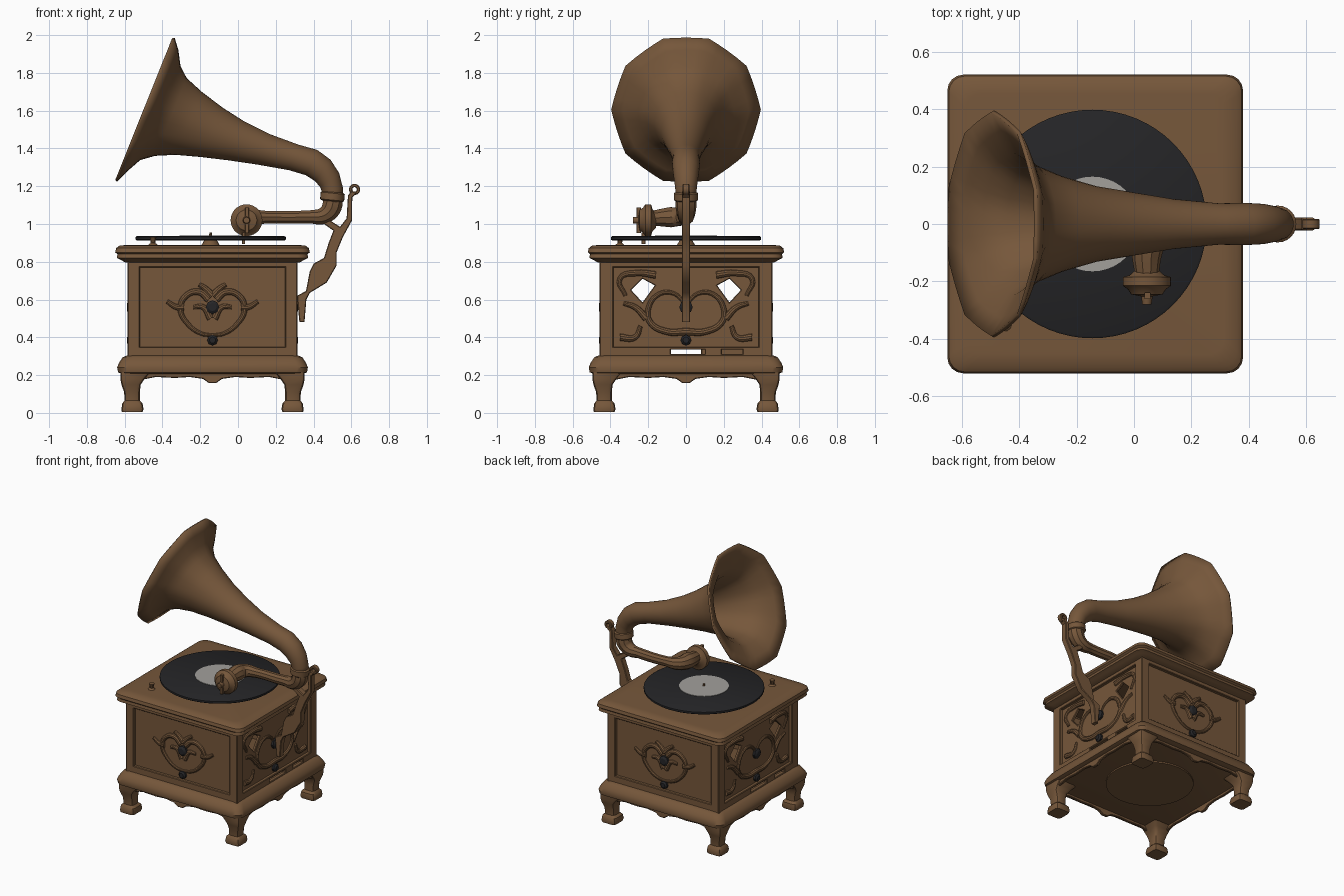
import bpy, bmesh, math
from math import pi, sin, cos
from mathutils import Vector, Matrix

if "Cube" in bpy.data.objects:
    bpy.data.objects.remove(bpy.data.objects["Cube"])


def material(name, rgb):
    m = bpy.data.materials.new(name)
    m.use_nodes = True
    m.diffuse_color = (*rgb, 1)
    m.node_tree.nodes["Principled BSDF"].inputs["Base Color"].default_value = (*rgb, 1)
    return m


WOOD = material("brown wood", (0.18, 0.095, 0.043))
BLACK = material("black vinyl", (0.018, 0.018, 0.02))
LABEL = material("grey label", (0.36, 0.35, 0.33))
CX = -0.135          # cabinet centre
I4 = Matrix.Identity(4)
RX = Matrix.Rotation(pi / 2, 4, "X")
XZ = RX                                        # drawing plane x-z
parts = []


def add(name, mesh, mat, matrix=I4):
    mesh.materials.clear()
    mesh.materials.append(mat)
    ob = bpy.data.objects.new(name, mesh)
    bpy.context.collection.objects.link(ob)
    ob.matrix_world = matrix
    parts.append(ob)
    return ob


def loft(name, rings, mat=WOOD, matrix=I4, cap=True):
    bm = bmesh.new()
    rows = [[bm.verts.new(p) for p in r] for r in rings]
    n = len(rows[0])
    for a, b in zip(rows, rows[1:]):
        for i in range(n):
            bm.faces.new((a[i], a[(i + 1) % n], b[(i + 1) % n], b[i]))
    if cap:
        bm.faces.new(rows[0])
        bm.faces.new(rows[-1])
    bmesh.ops.recalc_face_normals(bm, faces=bm.faces)
    me = bpy.data.meshes.new(name)
    bm.to_mesh(me)
    bm.free()
    return add(name, me, mat, matrix)


def lathe(name, profile, mat=WOOD, matrix=I4, n=32):
    rings = [[(r * cos(2 * pi * i / n), r * sin(2 * pi * i / n), h) for i in range(n)]
             for r, h in profile]
    return loft(name, rings, mat, matrix)


def rounded(cx, cy, hx, hy, r, z, n=4):
    ring = []
    for k, (sx, sy) in enumerate(((1, 1), (-1, 1), (-1, -1), (1, -1))):
        for j in range(n + 1):
            a = pi / 2 * (k + j / n)
            ring.append((cx + sx * (hx - r) + r * cos(a), cy + sy * (hy - r) + r * sin(a), z))
    return ring


def from_curve(name, cu, mat, matrix):
    tmp = bpy.data.objects.new(name + " guide", cu)
    bpy.context.collection.objects.link(tmp)
    bpy.context.view_layer.update()
    me = bpy.data.meshes.new_from_object(tmp.evaluated_get(bpy.context.evaluated_depsgraph_get()))
    bpy.data.objects.remove(tmp)
    return add(name, me, mat, matrix)


def plate(name, loops, thick, matrix, mat=WOOD, bevel=0.004):
    """Flat cut-out: the first loop is the outline, the others are holes."""
    cu = bpy.data.curves.new(name, "CURVE")
    cu.dimensions, cu.fill_mode = "2D", "BOTH"
    cu.extrude, cu.bevel_depth, cu.bevel_resolution = thick / 2 - bevel, bevel, 0
    cu.offset = -bevel
    for pts in loops:
        s = cu.splines.new("POLY")
        s.points.add(len(pts) - 1)
        for p, (x, y) in zip(s.points, pts):
            p.co = (x, y, 0, 1)
        s.use_cyclic_u = True
    return from_curve(name, cu, mat, matrix)


def tube(name, pts, radii, matrix=I4, mat=WOOD):
    cu = bpy.data.curves.new(name, "CURVE")
    cu.dimensions, cu.bevel_depth, cu.bevel_resolution = "3D", 1, 3
    cu.use_fill_caps, cu.resolution_u = True, 5
    s = cu.splines.new("BEZIER")
    s.bezier_points.add(len(pts) - 1)
    for b, p, r in zip(s.bezier_points, pts, radii):
        b.co, b.radius = p, r
        b.handle_left_type = b.handle_right_type = "AUTO"
    return from_curve(name, cu, mat, matrix)


def rect(x0, x1, z0, z1):
    return [(x0, z0), (x1, z0), (x1, z1), (x0, z1)]


def box(name, x, y, z, hx, hy, hz, mat=WOOD):
    return loft(name, [rounded(x, y, hx, hy, min(hx, hy) * 0.2, z + s * hz, 1) for s in (-1, 1)], mat)


# Moulded lid and base
for name, hx, hy, prof in (
        ("lid", 0.515, 0.52, ((0.055, 0.795), (0.03, 0.81), (0.008, 0.82), (0.012, 0.84), (0, 0.85),
                              (0.005, 0.872), (0.022, 0.885), (0.065, 0.89))),
        ("base", 0.505, 0.515, ((0.03, 0.205), (0.005, 0.215), (0, 0.24), (0.01, 0.265),
                                (0.03, 0.295), (0.055, 0.305)))):
    loft(name, [rounded(CX, 0, hx - i, hy - i, 0.055, z) for i, z in prof])
lathe("underside_disc", ((0.29, 0.195), (0.29, 0.21)), matrix=Matrix.Translation((CX, 0, 0)))

# Cabinet walls, carvings and aprons; the two side walls are pierced
for k, side in enumerate(("front", "right", "back", "left")):
    turn = Matrix.Translation((CX, 0, 0)) @ Matrix.Rotation(k * pi / 2, 4, "Z")
    pierced = k % 2 == 1
    d = 0.449 if pierced else 0.457
    w = 0.456 if pierced else 0.448

    def at(depth):
        return turn @ Matrix.Translation((0, -depth, 0)) @ RX

    frame = [rect(-w, w, 0.295, 0.81), rect(-0.385, 0.385, 0.35, 0.77)]
    panel = [rect(-0.4, 0.4, 0.34, 0.78)]
    if pierced:
        frame += [rect(-0.08, 0.1, 0.312, 0.335), rect(0.19, 0.3, 0.312, 0.335)]
        for s in (-1, 1):
            panel.append([(s * (0.23 + x), 0.64 + z) for x, z in
                          ((-0.065, 0.035), (0, 0.07), (0.06, 0.01), (0, -0.055))])
    plate(side + "_frame", frame, 0.03, at(d - 0.015))
    plate(side + "_panel", panel, 0.02, at(d - 0.032))
    for s in (-1, 1):
        if pierced:
            strokes = [[(0, 0.43), (0.1, 0.43), (0.19, 0.48), (0.2, 0.55), (0.14, 0.63), (0.06, 0.63), (0, 0.57)],
                       [(0.16, 0.73), (0.26, 0.74), (0.35, 0.71), (0.32, 0.62)],
                       [(0.21, 0.5), (0.27, 0.56), (0.33, 0.58)],
                       [(0.35, 0.4), (0.27, 0.4), (0.24, 0.46)]]
        else:
            strokes = [[(0.02, 0.6), (0.07, 0.64), (0.14, 0.62), (0.17, 0.55), (0.13, 0.47), (0.06, 0.42), (0, 0.41)],
                       [(0.15, 0.56), (0.19, 0.56), (0.24, 0.59)],
                       [(0.01, 0.5), (0.05, 0.56), (0.1, 0.56)],
                       [(0, 0.62), (0.04, 0.66), (0.07, 0.68)]]
        for pts in strokes:
            r = [0.02 - 0.012 * i / len(pts) for i in range(len(pts))]
            tube(side + "_scroll", [(s * x, z, 0) for x, z in pts], r, at(d - 0.024))
    for z, r in ((0.56, 0.036), (0.385, 0.028)):
        lathe(side + "_boss", ((r, -0.02), (r, 0.008), (r * 0.6, 0.018)), BLACK,
              at(d - 0.015) @ Matrix.Translation((0, z, 0)), 8)
    half = [(0.4, 0.215), (0.4, 0.17), (0.3, 0.19), (0.2, 0.185), (0.12, 0.19), (0.05, 0.18), (0.02, 0.158)]
    plate(side + "_apron", [half + [(-x, z) for x, z in reversed(half)]], 0.02, at(0.465))

# Scrolled feet: inner and outer offset from the cabinet centre at each height
foot = ((0.37, 0.48, 0.005), (0.365, 0.482, 0.02), (0.37, 0.478, 0.05), (0.385, 0.465, 0.065),
        (0.385, 0.468, 0.11), (0.38, 0.482, 0.15), (0.36, 0.488, 0.18), (0.33, 0.488, 0.215))
for sx in (-1, 1):
    for sy in (-1, 1):
        loft("foot", [rounded(CX + sx * (a + b) / 2, sy * ((a + b) / 2 + 0.008),
                              (b - a) / 2, (b - a) / 2, 0.02, z, 2) for a, b, z in foot])

# Turntable, record and its label
disc = Matrix.Translation((-0.145, 0, 0))
lathe("turntable_post", ((0.05, 0.885), (0.03, 0.92)), matrix=disc, n=16)
lathe("record", ((0.39, 0.912), (0.398, 0.918), (0.398, 0.931), (0.39, 0.936)), BLACK, disc, 64)
lathe("record_label", ((0.165, 0.933), (0.165, 0.939)), LABEL, disc, 40)
lathe("spindle", ((0.01, 0.93), (0.006, 0.955)), matrix=disc, n=8)
lathe("brake_peg", ((0.03, 0.885), (0.012, 0.9), (0.018, 0.93)),
      matrix=Matrix.Translation((-0.45, -0.35, 0)), n=10)

# Horn: upper and lower outline points of each cross-section, rim first
outline = ((-0.33, 2.0, -0.645, 1.21), (-0.312, 1.93, -0.59, 1.27), (-0.302, 1.84, -0.52, 1.333),
           (-0.27, 1.775, -0.44, 1.358), (-0.19, 1.70, -0.33, 1.365), (-0.08, 1.615, -0.2, 1.355),
           (0.03, 1.545, -0.05, 1.337), (0.17, 1.475, 0.1, 1.315), (0.32, 1.42, 0.27, 1.285),
           (0.42, 1.392, 0.36, 1.258), (0.49, 1.34, 0.41, 1.225), (0.535, 1.27, 0.435, 1.195),
           (0.556, 1.19, 0.447, 1.165), (0.553, 1.11, 0.447, 1.13))
rings, N = [], 40
for i, (ux, uz, lx, lz) in enumerate(outline):
    up, low = Vector((ux, 0, uz)), Vector((lx, 0, lz))
    mid, v = (up + low) / 2, (up - low) / 2
    facet = max(0, 1 - i / 5)
    ring = []
    for j in range(N):
        a = 2 * pi * j / N
        poly = cos(pi / 10) / cos((a % (pi / 5)) - pi / 10)      # ten-sided rim
        f = 1 + facet * (poly / cos(pi / 10) - 1) * 0.7
        side = Vector((0, v.length * (0.93 if i < 6 else 1), 0))
        b = a + pi / 10
        ring.append(mid + (v * cos(b) + side * sin(b)) * f / (1 + 0.035 * facet))
    rings.append(ring)
horn = loft("horn", rings, cap=False)
shell = horn.modifiers.new("thickness", "SOLIDIFY")
shell.thickness, shell.offset = 0.014, -1

# Elbow, collar and tone arm
tube("elbow", [(0.5, 0, 1.16), (0.497, 0, 1.09), (0.455, 0, 1.045), (0.38, 0, 1.038), (0.16, 0, 1.036),
               (0.07, -0.02, 1.036), (0.048, -0.08, 1.036), (0.045, -0.19, 1.03)],
     [0.054, 0.055, 0.047, 0.036, 0.034, 0.045, 0.056, 0.04])
lathe("collar", ((0.054, -0.025), (0.064, -0.018), (0.064, 0.018), (0.054, 0.025)),
      matrix=Matrix.Translation((0.5, 0, 1.145)) @ Matrix.Rotation(0.1, 4, "Y"), n=24)

# Sound box with clamp bar and needle
lathe("sound_box", ((0.04, 0.16), (0.06, 0.178), (0.084, 0.185), (0.084, 0.215), (0.066, 0.228),
                    (0.055, 0.245), (0.02, 0.252), (0.016, 0.28)),
      matrix=Matrix.Translation((0.045, 0, 1.02)) @ RX, n=28)
box("clamp_bar", 0.047, -0.25, 1.02, 0.01, 0.012, 0.068)
box("needle", 0.03, -0.225, 0.925, 0.008, 0.01, 0.03)

# Curved bracket carrying the horn, with a ring at its tip
bracket = [(0.575, 1.03), (0.582, 1.15), (0.6, 1.175), (0.63, 1.165), (0.605, 1.14), (0.604, 1.02),
           (0.555, 0.93), (0.522, 0.85), (0.522, 0.78), (0.47, 0.69), (0.38, 0.635), (0.362, 0.6),
           (0.352, 0.48), (0.325, 0.48), (0.312, 0.62), (0.36, 0.645), (0.38, 0.75), (0.4, 0.79),
           (0.455, 0.82), (0.48, 0.9), (0.505, 0.965), (0.455, 1.0), (0.47, 1.03), (0.54, 0.985)]
plate("bracket", [bracket], 0.044, XZ)
circle = [[(0.617 + r * cos(i * pi / 7), 1.183 + r * sin(i * pi / 7)) for i in range(14)] for r in (0.03, 0.012)]
plate("bracket_ring", circle, 0.036, XZ)

# Soft shading with crisp edges
bpy.ops.object.select_all(action="DESELECT")
for ob in parts:
    ob.select_set(True)
bpy.context.view_layer.objects.active = parts[0]
bpy.ops.object.shade_smooth_by_angle(angle=math.radians(35))
